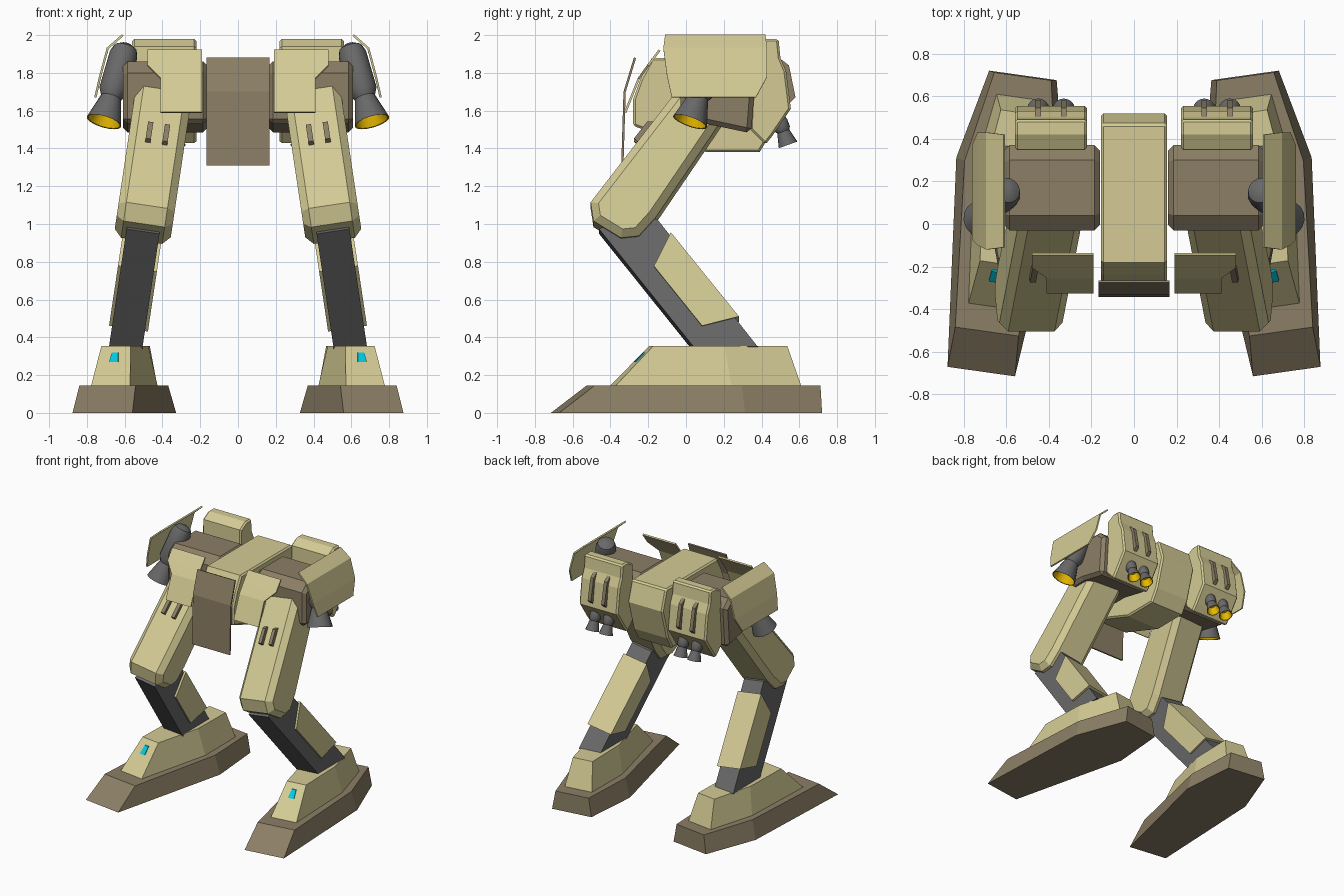
import bpy, bmesh, math
from mathutils import Vector, Matrix

if "Cube" in bpy.data.objects:
    bpy.data.objects.remove(bpy.data.objects["Cube"])


def material(name, r, g, b):
    m = bpy.data.materials.new(name)
    m.diffuse_color = (r, g, b, 1)
    m.use_nodes = True
    m.node_tree.nodes["Principled BSDF"].inputs["Base Color"].default_value = m.diffuse_color
    return m


SAND = material("sand", 0.66, 0.60, 0.30)
BROWN = material("brown", 0.26, 0.21, 0.13)
GREY = material("dark_grey", 0.14, 0.14, 0.14)
GOLD = material("gold", 0.80, 0.48, 0.0)
CYAN = material("cyan", 0.0, 0.60, 0.75)


def finish(name, bm, mat, mirror=True, bevel=0, thick=0, smooth=False):
    bmesh.ops.recalc_face_normals(bm, faces=bm.faces[:])
    me = bpy.data.meshes.new(name)
    bm.to_mesh(me)
    bm.free()
    if smooth:
        me.shade_smooth()
        me.set_sharp_from_angle(angle=math.radians(35))
    me.materials.append(mat)
    ob = bpy.data.objects.new(name, me)
    bpy.context.collection.objects.link(ob)
    if thick:
        s = ob.modifiers.new("thickness", 'SOLIDIFY')
        s.thickness, s.offset = thick, 0
    if bevel:
        b = ob.modifiers.new("chamfer", 'BEVEL')
        b.width, b.segments, b.limit_method = bevel, 1, 'ANGLE'
        b.angle_limit = math.radians(65)
    if mirror:
        ob.modifiers.new("mirror", 'MIRROR')
    return ob


def loft(name, rings, mat, M=Matrix(), caps=(True, True), **kw):
    """Skin a list of closed rings."""
    bm = bmesh.new()
    vs = [[bm.verts.new(M @ Vector(p)) for p in r] for r in rings]
    n = len(vs[0])
    for a, b in zip(vs, vs[1:]):
        for i in range(n):
            bm.faces.new((a[i], a[(i + 1) % n], b[(i + 1) % n], b[i]))
    if caps[0]:
        bm.faces.new(vs[0])
    if caps[1]:
        bm.faces.new(vs[-1])
    return finish(name, bm, mat, **kw)


def prism(name, prof, x0, x1, mat, **kw):
    """Side profile of (y, z) points extruded along x."""
    return loft(name, [[(x, y, z) for y, z in prof] for x in (x0, x1)], mat, **kw)


def sheet(name, rows, mat, **kw):
    """Bent plate from rows of two points."""
    bm = bmesh.new()
    vs = [[bm.verts.new(p) for p in r] for r in rows]
    for a, b in zip(vs, vs[1:]):
        bm.faces.new((a[0], a[1], b[1], b[0]))
    return finish(name, bm, mat, thick=0.012, **kw)


def lathe(name, prof, start, end, mat, n=16, **kw):
    """(radius, distance) profile turned around the axis start -> end."""
    s, d = Vector(start), Vector(end) - Vector(start)
    M = Matrix.Translation(s) @ d.to_track_quat('Z', 'Y').to_matrix().to_4x4()
    rings = [[(r * math.cos(i * math.tau / n), r * math.sin(i * math.tau / n), t)
              for i in range(n)] for r, t in prof]
    return loft(name, rings, mat, M=M, smooth=True, **kw)


# Feet, toes turned outward
FOOT = Matrix.Translation((0.62, 0, 0)) @ Matrix.Rotation(math.radians(8), 4, 'Z')


def hexagon(z, front, mid, back):
    pts = (front, mid, back)
    return [(w, y, z) for w, y in pts] + [(-w, y, z) for w, y in reversed(pts)]


loft("foot_sole", [hexagon(0, (0.16, -0.70), (0.256, 0.28), (0.16, 0.705)),
                   hexagon(0.145, (0.15, -0.51), (0.215, 0.27), (0.135, 0.70))], BROWN, M=FOOT)
loft("foot_armor", [hexagon(0.145, (0.104, -0.39), (0.165, 0.22), (0.11, 0.60)),
                    hexagon(0.355, (0.078, -0.185), (0.12, 0.19), (0.08, 0.53))], SAND, M=FOOT)
loft("foot_light", [[(-w, y, z), (w, y, z), (w, y + 0.03, z), (-w, y + 0.03, z)]
                    for w, y, z in ((0.024, -0.276, 0.27), (0.017, -0.227, 0.32))], CYAN, M=FOOT)

# Legs, splayed outward towards the feet
LEG = (Matrix.Translation((0.497, 0, 1)) @ Matrix.Rotation(math.radians(-8.5), 4, 'Y')
       @ Matrix.Translation((0, 0, -1)))
prism("shin", [(-0.46, 0.96), (0.04, 0.33), (0.38, 0.33), (-0.15, 1.01), (-0.30, 1.05)],
      -0.088, 0.088, GREY, M=LEG)
prism("calf_armor", [(-0.08, 0.94), (0.28, 0.49), (0.085, 0.44), (-0.17, 0.76)],
      -0.104, 0.104, SAND, M=LEG)
prism("thigh", [(-0.505, 1.10), (-0.49, 1.0), (-0.345, 0.91), (-0.25, 0.92), (-0.16, 1.02),
                (0.23, 1.60), (0.03, 1.80)], -0.15, 0.15, SAND, M=LEG, bevel=0.04)
for x in (-0.045, 0.045):
    prism("thigh_vent", [(-0.255, 1.43), (-0.275, 1.45), (-0.205, 1.54), (-0.17, 1.54)],
          x - 0.014, x + 0.014, BROWN, M=LEG)

# Pelvis
prism("pelvis", [(-0.28, 1.66), (-0.24, 1.77), (-0.18, 1.88), (0.47, 1.88), (0.52, 1.72),
                 (0.45, 1.48), (0.39, 1.38), (0.11, 1.38), (-0.28, 1.52)],
      -0.155, 0.155, SAND, mirror=False, bevel=0.012)
sheet("front_skirt", [[(s * 0.167, y, z) for s in (-1, 1)] for y, z in
                      ((-0.27, 1.88), (-0.325, 1.70), (-0.337, 1.31))], BROWN, mirror=False)
prism("hip_block", [(-0.03, 1.53), (-0.03, 1.80), (0.04, 1.86), (0.30, 1.86), (0.37, 1.80),
                    (0.345, 1.48), (0.11, 1.53)], 0.16, 0.61, BROWN, bevel=0.025)

# Front hip plates with the outer corner cut away
sheet("front_hip_plate", [[(0.19, -0.14, 1.92), (0.48, -0.14, 1.92)],
                          [(0.19, -0.20, 1.84), (0.48, -0.20, 1.84)],
                          [(0.19, -0.25, 1.77), (0.41, -0.25, 1.77)],
                          [(0.19, -0.322, 1.59), (0.41, -0.322, 1.59)]], SAND)

# Side hip plates
sheet("side_hip_plate", [[(0.61, -0.11, 2.0), (0.61, 0.42, 2.0)],
                         [(0.69, -0.12, 1.93), (0.69, 0.43, 1.93)],
                         [(0.73, -0.10, 1.78), (0.73, 0.43, 1.78)],
                         [(0.755, -0.075, 1.67), (0.755, 0.37, 1.67)]], SAND)

# Side thrusters
A, B = (0.59, 0.165, 1.95), (0.71, 0.02, 1.54)
lathe("side_thruster", [(0.03, 0), (0.062, 0.02), (0.075, 0.06), (0.075, 0.27),
                        (0.055, 0.31), (0.095, 0.45)], A, B, GREY, caps=(True, False))
lathe("side_thruster_glow", [(0.095, 0.45), (0.088, 0.448), (0.05, 0.34)], A, B, GOLD,
      caps=(False, True))

# Rear packs with vents and paired nozzles
prism("rear_pack", [(0.35, 1.94), (0.42, 1.98), (0.49, 1.98), (0.50, 1.88), (0.53, 1.81),
                    (0.555, 1.61), (0.46, 1.47), (0.42, 1.42), (0.34, 1.50)],
      0.22, 0.56, SAND, bevel=0.012)
for x in (0.33, 0.45):
    prism("rear_vent", [(0.48, 1.89), (0.545, 1.84), (0.58, 1.67), (0.53, 1.62)],
          x - 0.014, x + 0.014, BROWN)
    A, B = (x, 0.49, 1.56), (x, 0.54, 1.42)
    lathe("rear_nozzle", [(0.035, 0), (0.042, 0.02), (0.042, 0.06), (0.034, 0.075),
                          (0.052, 0.15)], A, B, GREY, caps=(True, False))
    lathe("rear_nozzle_glow", [(0.052, 0.15), (0.047, 0.149), (0.03, 0.09)], A, B, GOLD,
          caps=(False, True))
